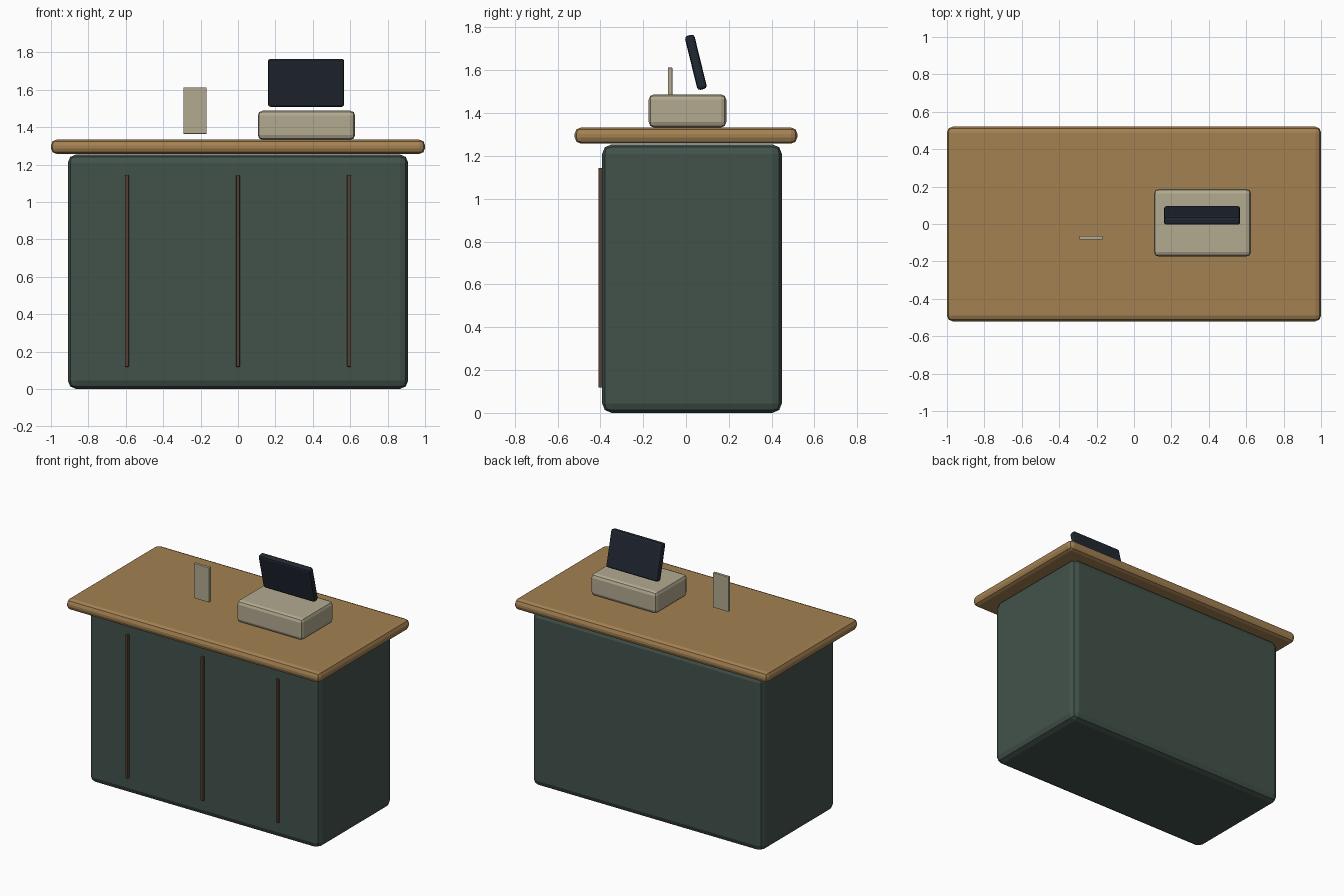
import bpy

if "Cube" in bpy.data.objects:
    bpy.data.objects.remove(bpy.data.objects["Cube"])


def material(name, color):
    m = bpy.data.materials.new(name)
    m.diffuse_color = (*color, 1)
    m.use_nodes = True
    m.node_tree.nodes["Principled BSDF"].inputs["Base Color"].default_value = m.diffuse_color
    return m


GREEN = material("green_paint", (0.055, 0.085, 0.07))
WOOD = material("wood", (0.37, 0.22, 0.085))
TRIM = material("dark_wood", (0.09, 0.05, 0.032))
CREAM = material("cream_plastic", (0.45, 0.40, 0.28))
SCREEN = material("dark_screen", (0.015, 0.021, 0.032))


def box(name, center, size, mat, bevel=0.0, tilt=0.0):
    bpy.ops.mesh.primitive_cube_add(size=1, location=center)
    ob = bpy.context.object
    ob.name = name
    ob.scale = size
    bpy.ops.object.transform_apply(location=False, rotation=False, scale=True)
    ob.rotation_euler.x = tilt
    ob.data.materials.append(mat)
    if bevel:
        mod = ob.modifiers.new("rounded_edges", "BEVEL")
        mod.width = bevel
        mod.segments = 2
    return ob


# Counter body and overhanging top
box("counter_body", (0, 0.028, 0.627), (1.82, 0.84, 1.254), GREEN, 0.045)
box("counter_top", (0, 0, 1.295), (2.0, 1.04, 0.076), WOOD, 0.03)

# Vertical trim strips on the front
for i, x in enumerate((-0.594, 0, 0.594)):
    box(f"front_strip_{i + 1}", (x, -0.398, 0.631), (0.02, 0.022, 1.026), TRIM, 0.004)

# Register with tilted screen
box("register_base", (0.366, 0.007, 1.41), (0.52, 0.362, 0.155), CREAM, 0.025)
box("register_screen", (0.364, 0.046, 1.637), (0.408, 0.046, 0.26), SCREEN, 0.014, 0.24)

# Small upright card
box("counter_card", (-0.23, -0.074, 1.488), (0.123, 0.02, 0.248), CREAM, 0.002)
